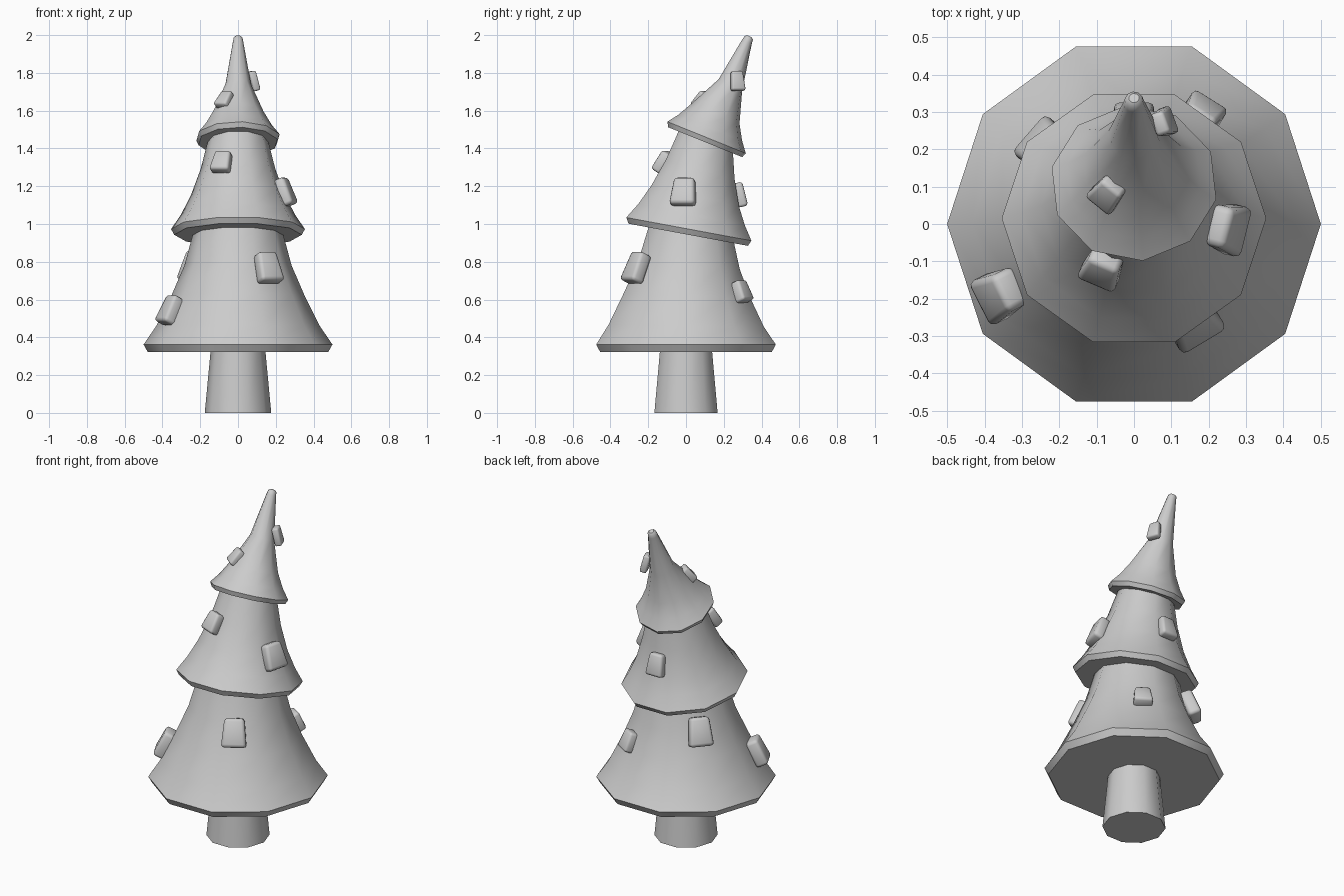
import bpy, bmesh
from math import radians, cos, sin, pi
from mathutils import Vector, Matrix

if "Cube" in bpy.data.objects:
    bpy.data.objects.remove(bpy.data.objects["Cube"])

SIDES = 10


def finish(bm, name, angle=42):
    bmesh.ops.recalc_face_normals(bm, faces=bm.faces)
    me = bpy.data.meshes.new(name)
    bm.to_mesh(me)
    bm.free()
    ob = bpy.data.objects.new(name, me)
    bpy.context.collection.objects.link(ob)
    bpy.ops.object.select_all(action='DESELECT')
    bpy.context.view_layer.objects.active = ob
    ob.select_set(True)
    bpy.ops.object.shade_smooth_by_angle(angle=radians(angle))
    return ob


def loft(name, rings, twist=0):
    """Skin of ten-sided rings (centre y, centre z, radius, tilt about x), capped."""
    bm = bmesh.new()
    loops = []
    for cy, cz, r, tilt in rings:
        rot = Matrix.Rotation(radians(tilt), 3, 'X')
        loop = []
        for i in range(SIDES):
            a = 2 * pi * i / SIDES + radians(twist)
            loop.append(bm.verts.new(rot @ Vector((r * cos(a), r * sin(a), 0)) + Vector((0, cy, cz))))
        loops.append(loop)
    for a, b in zip(loops, loops[1:]):
        for i in range(SIDES):
            j = (i + 1) % SIDES
            bm.faces.new((a[i], a[j], b[j], b[i]))
    bm.faces.new(loops[0])
    bm.faces.new(loops[-1])
    return finish(bm, name)


def tuft(name, loc, az, el, w, h, d):
    """Rounded tapered block lying on the slope; az/el give its outward direction."""
    bm = bmesh.new()
    bmesh.ops.create_cube(bm, size=1)
    for v in bm.verts:
        k = 0.78 if v.co.z > 0 else 1.0
        v.co = Vector((v.co.x * d, v.co.y * w * k, v.co.z * h))
    bmesh.ops.bevel(bm, geom=bm.edges[:], offset=w * 0.13, segments=2,
                    profile=0.5, affect='EDGES')
    m = (Matrix.Translation(loc) @ Matrix.Rotation(radians(az), 4, 'Z')
         @ Matrix.Rotation(-radians(el), 4, 'Y'))
    bm.transform(m)
    return finish(bm, name, 50)


# Trunk
loft("trunk", [(0, 0, 0.176, 0), (0, 0.36, 0.142, 0)])

# Three leaning tiers of foliage
loft("lower_tier", [(0, 0.323, 0.478, 0), (0, 0.362, 0.5, 0), (0.002, 0.46, 0.433, -1),
                    (0.005, 0.62, 0.353, -2), (0.015, 0.78, 0.284, -4),
                    (0.025, 0.96, 0.235, -7)])
loft("middle_tier", [(0.012, 0.943, 0.338, -10.5), (0.015, 0.973, 0.354, -10.5),
                     (0.03, 1.05, 0.302, -11.5), (0.048, 1.15, 0.25, -13),
                     (0.075, 1.29, 0.198, -15), (0.105, 1.45, 0.157, -18)])
loft("upper_tier", [(0.102, 1.433, 0.213, -22), (0.109, 1.458, 0.225, -22),
                    (0.128, 1.51, 0.183, -22), (0.157, 1.585, 0.138, -23),
                    (0.235, 1.735, 0.07, -27), (0.323, 1.965, 0.028, -27),
                    (0.333, 1.985, 0.024, -27), (0.337, 1.993, 0.014, -27)], twist=-12)

# Foliage tufts: centre, azimuth, elevation, width, height, depth
tufts = [
    ((0.158, -0.263, 0.768), -59, 24, 0.142, 0.165, 0.075),
    ((-0.358, -0.188, 0.543), 207, 27, 0.135, 0.155, 0.075),
    ((-0.238, 0.205, 0.775), 139, 22, 0.14, 0.165, 0.075),
    ((0.182, 0.293, 0.642), 58, 24, 0.11, 0.115, 0.065),
    ((-0.085, -0.118, 1.328), 247, 32, 0.11, 0.115, 0.06),
    ((0.25, -0.012, 1.17), -14, 22, 0.14, 0.15, 0.065),
    ((0.0, 0.286, 1.155), 90, 14, 0.11, 0.13, 0.055),
    ((-0.07, 0.083, 1.657), 231, 42, 0.085, 0.095, 0.05),
    ((0.08, 0.272, 1.757), 20, 14, 0.078, 0.105, 0.04),
]
for n, t in enumerate(tufts, 1):
    tuft(f"foliage_tuft_{n}", *t)
